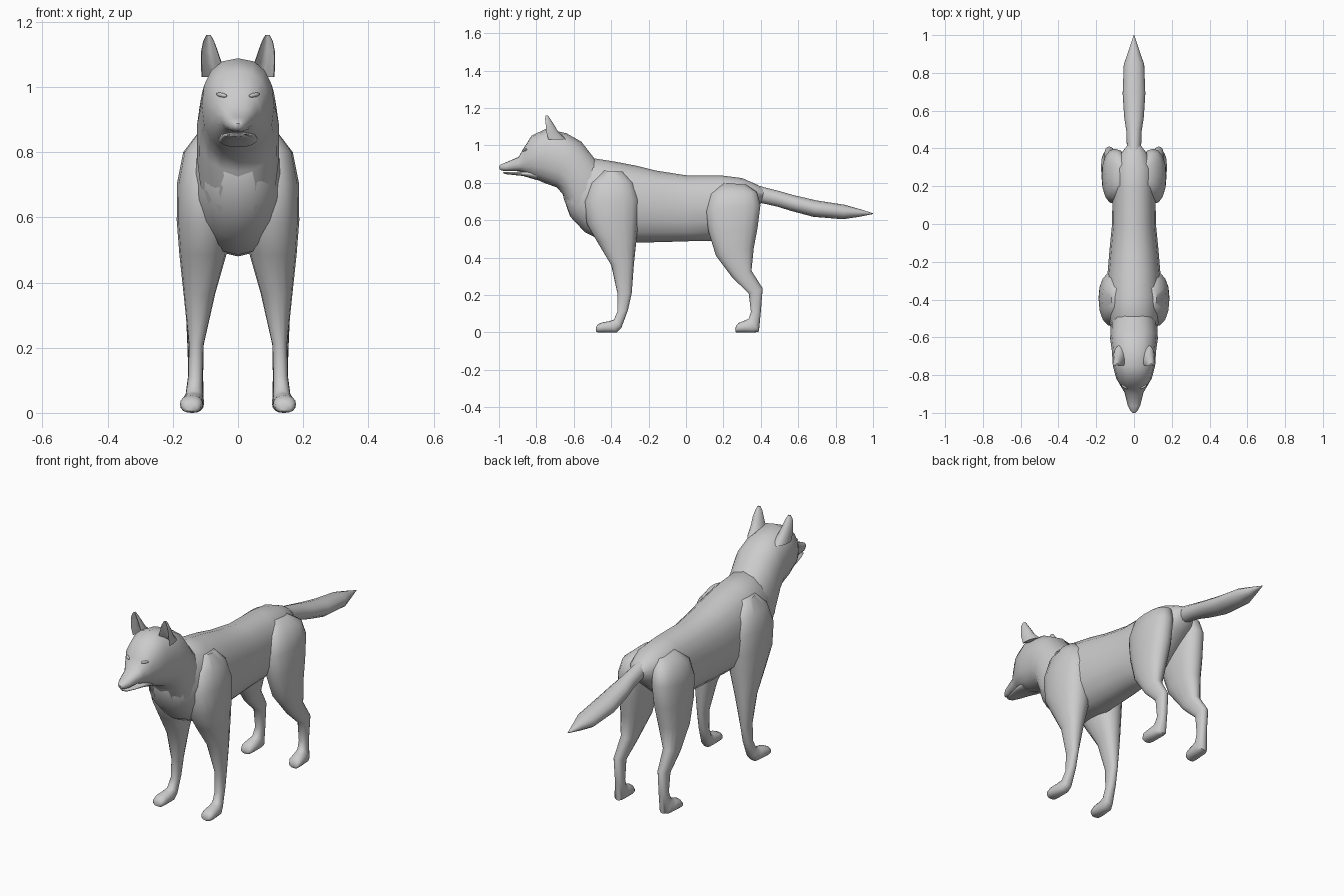
import bpy, bmesh, math
from mathutils import Vector

grey = bpy.data.materials.new("plain grey")
grey.diffuse_color = (0.6, 0.6, 0.6, 1)


def finish(obj, mirror=False, angle=50):
    obj.data.materials.append(grey)
    if mirror:
        obj.modifiers.new("mirror", 'MIRROR')
    bpy.ops.object.select_all(action='DESELECT')
    bpy.context.view_layer.objects.active = obj
    obj.select_set(True)
    bpy.ops.object.shade_smooth_by_angle(angle=math.radians(angle))


def loft(name, rings, power=2.2, segs=16, mirror=False, cup=0.0):
    """Each ring: (y, z) of one edge, (y, z) of the opposite edge, x from, x to."""
    bm = bmesh.new()
    loops = []
    for y1, z1, y2, z2, x1, x2 in rings:
        a, b = Vector((0, y1, z1)), Vector((0, y2, z2))
        mid, half = (a + b) / 2, (a - b) / 2
        loop = []
        for i in range(segs):
            t = 2 * math.pi * i / segs
            c, s = math.cos(t), math.sin(t)
            c = math.copysign(abs(c) ** (2 / power), c)
            s = math.copysign(abs(s) ** (2 / power), s)
            c -= 2 * cup * max(0, c) ** 2
            p = mid + half * c
            p.x = (x1 + x2) / 2 + (x2 - x1) / 2 * s
            loop.append(bm.verts.new(p))
        loops.append(loop)
    for p, q in zip(loops, loops[1:]):
        for i in range(segs):
            j = (i + 1) % segs
            bm.faces.new((p[i], p[j], q[j], q[i]))
    bm.faces.new(loops[0])
    bm.faces.new(loops[-1])
    bmesh.ops.recalc_face_normals(bm, faces=bm.faces)
    me = bpy.data.meshes.new(name)
    bm.to_mesh(me)
    bm.free()
    obj = bpy.data.objects.new(name, me)
    bpy.context.collection.objects.link(obj)
    finish(obj, mirror)
    return obj


def centred(rings):
    return [(*r[:4], -r[4], r[4]) for r in rings]


# torso: back edge, belly edge, half width
loft("torso", centred([
    (-.655, .80, -.655, .72, .05),
    (-.60, .87, -.62, .62, .105),
    (-.49, .93, -.54, .535, .132),
    (-.38, .913, -.44, .485, .148),
    (-.26, .89, -.26, .48, .14),
    (-.16, .865, -.12, .483, .13),
    (0, .84, 0, .487, .116),
    (.18, .84, .15, .49, .114),
    (.30, .825, .25, .56, .11),
    (.38, .79, .36, .655, .072),
    (.42, .765, .40, .69, .04)]))

# neck and head, ending in the upper muzzle
loft("neck_and_head", centred([
    (-.40, .88, -.52, .53, .11),
    (-.49, .93, -.62, .62, .125),
    (-.56, 1.02, -.66, .74, .126),
    (-.64, 1.065, -.69, .775, .118),
    (-.75, 1.088, -.76, .80, .111),
    (-.825, 1.052, -.81, .822, .094),
    (-.868, .985, -.85, .845, .07),
    (-.895, .938, -.89, .862, .05),
    (-.965, .908, -.96, .862, .033),
    (-.99, .898, -.985, .865, .02),
    (-1.0, .888, -.997, .873, .009)]), power=2.3)

# lower jaw, leaving a narrow mouth line
loft("lower_jaw", centred([
    (-.80, .87, -.80, .815, .06),
    (-.87, .86, -.87, .836, .05),
    (-.93, .858, -.925, .842, .035),
    (-.97, .858, -.965, .846, .02),
    (-.978, .856, -.975, .85, .008)]))

# tail
loft("tail", centred([
    (.34, .80, .34, .70, .035),
    (.42, .775, .41, .69, .038),
    (.50, .755, .49, .672, .041),
    (.57, .735, .56, .65, .052),
    (.70, .705, .68, .618, .06),
    (.85, .682, .84, .605, .054),
    (.92, .662, .92, .617, .028),
    (1.0, .637, 1.0, .633, .002)]), power=2, segs=12)

# front legs: front edge, rear edge, inner and outer x
loft("front_leg", [
    (-.44, .865, -.34, .86, .06, .12),
    (-.51, .80, -.28, .80, .02, .168),
    (-.545, .70, -.25, .71, .02, .187),
    (-.53, .58, -.255, .60, .02, .188),
    (-.475, .485, -.265, .49, .035, .18),
    (-.40, .36, -.278, .37, .07, .167),
    (-.367, .21, -.29, .21, .105, .151),
    (-.367, .11, -.31, .12, .108, .153),
    (-.385, .068, -.345, .025, .108, .162),
    (-.41, .06, -.37, 0, .108, .172),
    (-.45, .053, -.44, 0, .108, .178),
    (-.473, .042, -.472, 0, .113, .174),
    (-.482, .025, -.48, .005, .125, .162)], power=2.3, mirror=True)

# hind legs
loft("hind_leg", [
    (.20, .80, .32, .79, .04, .09),
    (.13, .74, .38, .75, .03, .15),
    (.105, .65, .398, .68, .03, .17),
    (.12, .54, .383, .56, .035, .172),
    (.16, .41, .362, .45, .055, .168),
    (.25, .29, .35, .33, .09, .16),
    (.335, .21, .41, .235, .105, .156),
    (.347, .11, .40, .11, .107, .152),
    (.335, .073, .39, .005, .105, .163),
    (.31, .062, .37, 0, .104, .172),
    (.28, .05, .29, 0, .106, .176),
    (.268, .035, .268, 0, .115, .17),
    (.263, .02, .264, .005, .128, .16)], power=2.3, mirror=True)

# ears, hollowed at the front
loft("ear", [
    (-.80, 1.03, -.64, 1.03, .036, .112),
    (-.79, 1.075, -.685, 1.075, .05, .114),
    (-.78, 1.11, -.705, 1.11, .062, .113),
    (-.772, 1.14, -.725, 1.14, .073, .107),
    (-.76, 1.16, -.738, 1.16, .084, .097)], power=2, cup=.65, mirror=True)

# eyes
bpy.ops.mesh.primitive_uv_sphere_add(segments=12, ring_count=8, radius=1)
eye = bpy.context.object
eye.name = "eye"
for v in eye.data.vertices:
    x, y, z = v.co
    v.co = (.05 + x * .017, -.862 + y * .008 + x * .009, .975 + z * .007 + x * .003)
finish(eye, mirror=True)
